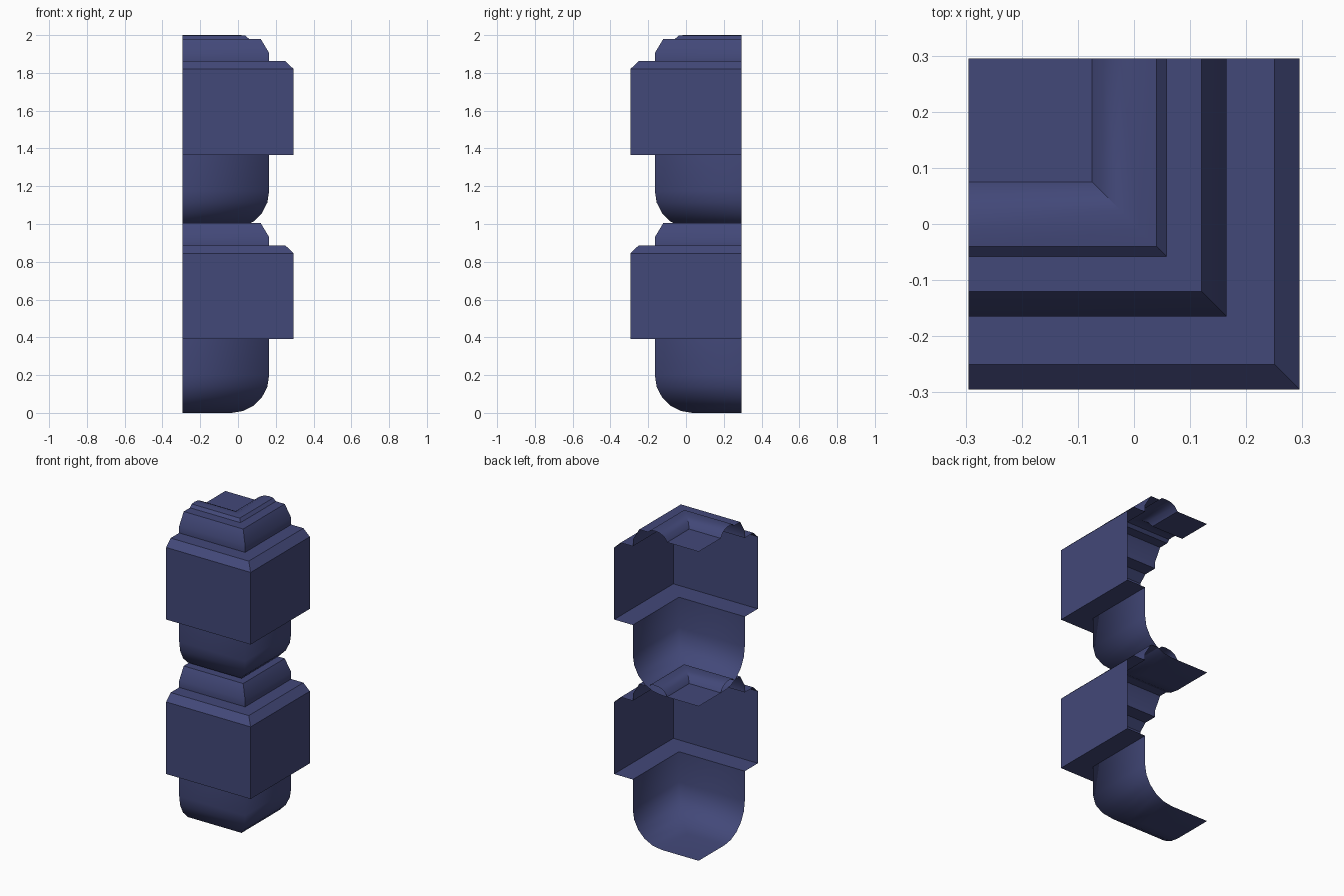
import bpy, bmesh, math

if "Cube" in bpy.data.objects:
    bpy.data.objects.remove(bpy.data.objects["Cube"])

H = 0.295      # half width of the footprint
PITCH = 0.975  # height between the two stacked modules

# Moulding profile, bottom to top: (distance outwards, height)
profile = [(-H, 0.0)]
N = 5
for i in range(N + 1):                        # rounded bowl
    a = math.radians(90) * i / N
    profile.append((-0.035 + 0.2 * math.sin(a), 0.2 - 0.2 * math.cos(a)))
BOWL_END = len(profile)
profile += [
    (0.165, 0.39), (H, 0.39), (H, 0.845),     # block
    (0.25, 0.887), (0.165, 0.887),            # chamfer and ledge
    (0.165, 0.93), (0.12, 1.005), (0.058, 1.005),  # neck
    (0.04, 1.022), (0.01, 1.025), (-0.025, 1.02), (-0.055, 1.005),  # rounded rim
    (-0.075, 0.976), (-H, 0.976),             # sunken top panel
]

mat = bpy.data.materials.new("dark_blue")
mat.diffuse_color = (0.055, 0.065, 0.19, 1)
mat.use_nodes = True
mat.node_tree.nodes["Principled BSDF"].inputs["Base Color"].default_value = mat.diffuse_color

# Sweep the profile around one mitred corner, leaving the back open
bm = bmesh.new()
rows = [[bm.verts.new(p) for p in ((-H, -d, z), (d, -d, z), (d, H, z))]
        for d, z in profile]
for lo, hi in zip(rows, rows[1:]):
    for k in range(2):
        bm.faces.new((lo[k], lo[k + 1], hi[k + 1], hi[k]))
bowl_corner = [bm.edges.get((rows[i][1], rows[i + 1][1])) for i in range(BOWL_END)]
for f in bm.faces:
    f.smooth = True
bm.normal_update()
for e in bm.edges:
    if len(e.link_faces) == 2:
        e.smooth = e.calc_face_angle(0) < math.radians(32)
for e in bowl_corner:                         # bowl corner is shaded softly
    e.smooth = True
bmesh.ops.remove_doubles(bm, verts=bm.verts, dist=1e-5)

mesh = bpy.data.meshes.new("corner_moulding")
bm.to_mesh(mesh)
bm.free()
mesh.materials.append(mat)

# Two stacked copies
for i, name in enumerate(("lower_moulding", "upper_moulding")):
    ob = bpy.data.objects.new(name, mesh)
    ob.location.z = i * PITCH
    bpy.context.collection.objects.link(ob)
